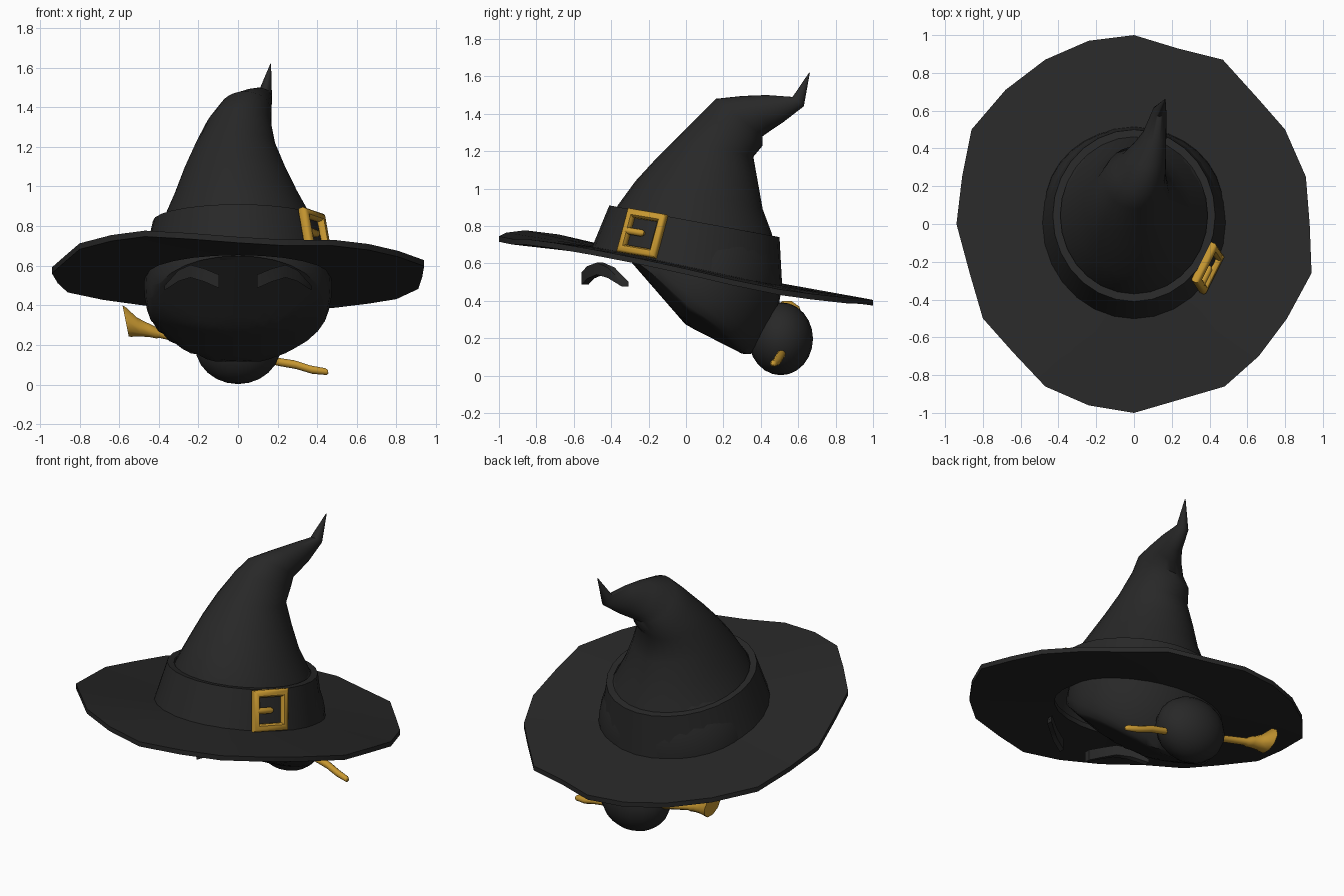
import bpy, bmesh, math
from mathutils import Vector, Matrix

if "Cube" in bpy.data.objects:
    bpy.data.objects.remove(bpy.data.objects["Cube"])


def material(name, rgb):
    m = bpy.data.materials.new(name)
    m.diffuse_color = (*rgb, 1)
    m.use_nodes = True
    m.node_tree.nodes["Principled BSDF"].inputs["Base Color"].default_value = m.diffuse_color
    return m


BLACK = material("charcoal black", (0.021, 0.021, 0.021))
GOLD = material("old gold", (0.57, 0.31, 0.03))


def finish(bm, name, mat):
    bmesh.ops.recalc_face_normals(bm, faces=bm.faces[:])
    me = bpy.data.meshes.new(name)
    bm.to_mesh(me)
    bm.free()
    me.materials.append(mat)
    ob = bpy.data.objects.new(name, me)
    bpy.context.collection.objects.link(ob)
    return ob


def ring(c, u, v, n=28):
    c, u, v = Vector(c), Vector(u), Vector(v)
    return [c + u * math.cos(2 * math.pi * i / n) + v * math.sin(2 * math.pi * i / n)
            for i in range(n)]


def slanted_ring(x, hw, front, back, n=28):
    """Ring spanning a front and a back point given as (y, z)."""
    f, b = Vector((0, *front)), Vector((0, *back))
    return ring((f + b) / 2 + Vector((x, 0, 0)), (hw, 0, 0), (f - b) / 2, n)


def loft(name, rings, mat, caps=(False, False), loop=False):
    bm = bmesh.new()
    vs = [[bm.verts.new(p) for p in r] for r in rings]
    n = len(vs[0])
    pairs = list(zip(vs, vs[1:])) + ([(vs[-1], vs[0])] if loop else [])
    for a, b in pairs:
        for i in range(n):
            j = (i + 1) % n
            bm.faces.new((a[i], a[j], b[j], b[i]))
    for use, r in zip(caps, (vs[0], vs[-1])):
        if use:
            bm.faces.new(r)
    return finish(bm, name, mat)


# brim: uneven outline, sloping down to the back
outline = [(0, 1), (-.24, .97), (-.47, .87), (-.68, .71), (-.86, .50), (-.91, .25),
           (-.94, 0), (-.87, -.26), (-.80, -.50), (-.64, -.68), (-.47, -.86), (-.24, -.96),
           (0, -1), (.24, -.93), (.48, -.86), (.66, -.70), (.81, -.50), (.94, -.26),
           (.93, 0), (.91, .25), (.80, .50), (.66, .66), (.47, .87), (.23, .93)]


def brim_ring(t, dz):
    pts = []
    for i, (x, y) in enumerate(outline):
        a = 2 * math.pi * i / len(outline)
        ix, iy = -.46 * math.sin(a), .47 * math.cos(a)
        r = math.hypot(x, y)
        lift = (.05 * max(0, (-.6 * x - .8 * y) / r) ** 4 - .04 * max(0, -y / r) ** 10
                - .035 * max(0, (.86 * x + .5 * y) / r) ** 6)
        inner = Vector((ix, iy, .57 - .215 * iy))
        outer = Vector((x, y, .57 - .18 * y + lift))
        pts.append(inner.lerp(outer, t) + Vector((0, 0, dz)))
    return pts


loft("hat_brim", [brim_ring(0, .015), brim_ring(.5, .016), brim_ring(1, .015),
                  brim_ring(1, -.015), brim_ring(.5, -.018), brim_ring(0, -.018)],
     BLACK, loop=True)

# hat band with a narrow lip on top
loft("hat_band", [slanted_ring(0, .487, (-.505, .68), (.515, .465)),
                  slanted_ring(0, .43, (-.41, .91), (.50, .74)),
                  slanted_ring(0, .39, (-.37, .90), (.46, .748))], BLACK)

# bent crown
crown = loft("hat_crown", [slanted_ring(x, w, f, b) for x, w, f, b in [
    (0, .395, (-.38, .87), (.47, .72)),
    (0, .375, (-.365, .91), (.455, .77)),
    (-.008, .312, (-.27, 1.04), (.41, .89)),
    (-.015, .255, (-.16, 1.16), (.385, 1.03)),
    (-.013, .20, (-.05, 1.27), (.36, 1.17)),
    (.005, .163, (.08, 1.40), (.41, 1.23)),
    (.035, .133, (.16, 1.48), (.41, 1.28)),
    (.075, .095, (.30, 1.495), (.46, 1.315)),
    (.108, .063, (.43, 1.50), (.52, 1.355)),
    (.135, .036, (.57, 1.49), (.63, 1.44)),
    (.165, .002, (.658, 1.62), (.662, 1.618))]], BLACK, (False, True))

# hair: rounded cap whose underside slants up to the hairline
bm = bmesh.new()
bmesh.ops.create_uvsphere(bm, u_segments=32, v_segments=24, radius=1,
                          matrix=Matrix.Translation((0, .09, .50))
                          @ Matrix.Diagonal((.475, .42, .485, 1)))
for p in (w.co for w in bm.verts):
    p.z = max(p.z, .27 - .51 * p.y + .5 * p.x ** 2, .27 - 1.15 * p.y + .5 * p.x ** 2)
hair = finish(bm, "hair_cap", BLACK)

# hair bun
bm = bmesh.new()
bmesh.ops.create_uvsphere(bm, u_segments=18, v_segments=12, radius=1,
                          matrix=Matrix.Translation((0, .507, .197))
                          @ Matrix.Diagonal((.22, .172, .195, 1)))
finish(bm, "hair_bun", BLACK)

# eyebrows
brow = [(.095, -.54, .52, .034), (.17, -.51, .552, .033), (.24, -.46, .572, .032),
        (.30, -.40, .55, .028), (.37, -.325, .488, .012)]
for s, side in ((-1, "left"), (1, "right")):
    loft(side + "_eyebrow",
         [[Vector((s * x, y + dy, z + k * h)) for dy, k in
           ((-.018, -1), (-.018, 1), (.018, 1), (.018, -1))] for x, y, z, h in brow],
         BLACK, (True, True))

# buckle: square frame lying on the band
c = Vector((.39, -.234, .76))
u, v = Vector((.10, .20, -.034)) / 2, Vector((-.04, .06, .225)) / 2
nrm = u.cross(v).normalized()


def square(k, d):
    return [c + u * a * k + v * b * k + nrm * d
            for a, b in ((-1, -1), (1, -1), (1, 1), (-1, 1))]


loft("buckle_frame", [square(1.03, .012), square(.94, .024), square(.74, .024),
                      square(.66, .012), square(.66, -.014), square(.74, -.022),
                      square(.94, -.022), square(1.03, -.012)], GOLD, loop=True)
loft("buckle_prong", [ring(c + u * t + nrm * .008, v * k * .16, nrm * k * .02, 10)
                      for t, k in ((-.8, 1), (.0, 1), (.14, .5))], GOLD, (True, True))

# hairpin through the bun with a flared end
pin = [(-.567, .54, .32, .082), (-.555, .54, .317, .080), (-.50, .535, .29, .05),
       (-.45, .53, .275, .038), (-.42, .53, .265, .034), (-.40, .53, .258, .024),
       (-.20, .525, .21, .022), (.20, .51, .115, .022), (.29, .50, .10, .023),
       (.37, .485, .075, .022), (.445, .467, .065, .018), (.455, .465, .065, .010)]
loft("hairpin", [ring((x, y, z), (0, r, 0), (-.2 * r, 0, r), 10) for x, y, z, r in pin],
     GOLD, (True, True))

bpy.ops.object.select_all(action='SELECT')
bpy.context.view_layer.objects.active = crown
bpy.ops.object.shade_smooth_by_angle(angle=math.radians(50))
# the hair is smooth all over
bpy.ops.object.select_all(action='DESELECT')
hair.select_set(True)
bpy.context.view_layer.objects.active = hair
bpy.ops.object.shade_smooth()
